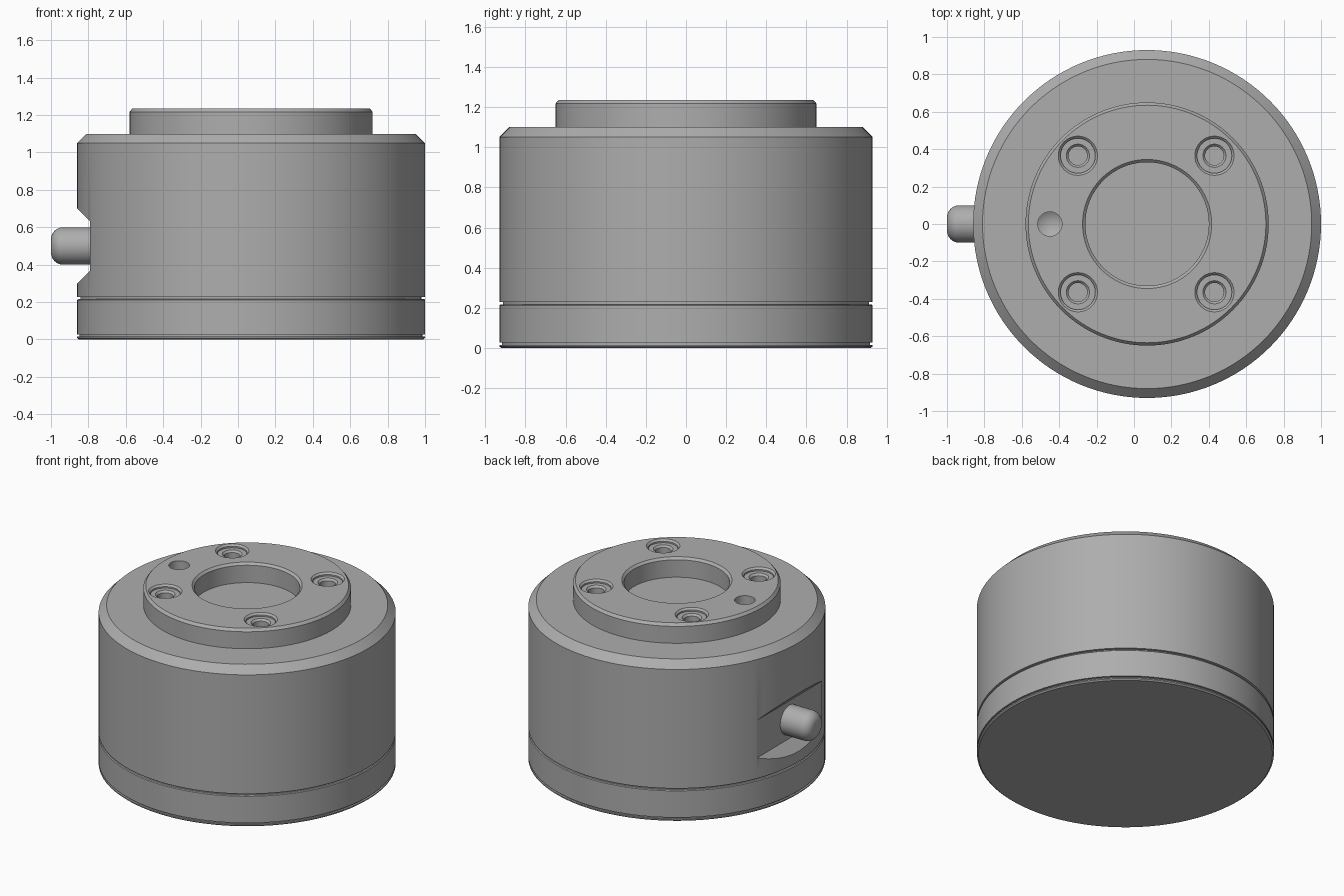
import bpy, bmesh, math
from mathutils import Matrix

if "Cube" in bpy.data.objects:
    bpy.data.objects.remove(bpy.data.objects["Cube"], do_unlink=True)

CX = 0.07      # axis of the round body
TOP = 1.235    # top of the flange

grey = bpy.data.materials.new("machined grey")
grey.use_nodes = True
grey.diffuse_color = (0.42, 0.42, 0.42, 1)
grey.node_tree.nodes["Principled BSDF"].inputs["Base Color"].default_value = (0.42, 0.42, 0.42, 1)


def finish(name, bm):
    bmesh.ops.recalc_face_normals(bm, faces=bm.faces)
    mesh = bpy.data.meshes.new(name)
    bm.to_mesh(mesh)
    bm.free()
    mesh.materials.append(grey)
    obj = bpy.data.objects.new(name, mesh)
    bpy.context.collection.objects.link(obj)
    return obj


def lathe(name, profile, matrix, steps):
    """Closed solid of revolution; the profile starts and ends on the axis."""
    bm = bmesh.new()
    verts = [bm.verts.new((r, 0, z)) for r, z in profile]
    edges = [bm.edges.new(pair) for pair in zip(verts, verts[1:])]
    bmesh.ops.spin(bm, geom=verts + edges, cent=(0, 0, 0), axis=(0, 0, 1),
                   angle=math.tau, steps=steps, use_duplicate=False)
    bmesh.ops.remove_doubles(bm, verts=bm.verts, dist=1e-5)
    # Merge the triangle fans at the axis into flat caps
    bmesh.ops.dissolve_limit(bm, angle_limit=0.002, verts=bm.verts, edges=bm.edges)
    bmesh.ops.transform(bm, matrix=matrix, verts=bm.verts)
    return finish(name, bm)


def smooth(obj):
    bpy.ops.object.select_all(action="DESELECT")
    obj.select_set(True)
    bpy.context.view_layer.objects.active = obj
    bpy.ops.object.shade_smooth_by_angle(angle=math.radians(25))


def cut(obj, cutter):
    cutter.hide_render = True
    mod = obj.modifiers.new(cutter.name, "BOOLEAN")
    mod.operation = "DIFFERENCE"
    mod.solver = "EXACT"
    mod.object = cutter
    bpy.context.view_layer.objects.active = obj
    bpy.ops.object.modifier_apply(modifier=mod.name)
    bpy.data.objects.remove(cutter, do_unlink=True)


# Body with grooves, chamfered shoulder, raised flange and central recess
body = lathe("body", [
    (0, 0), (0.92, 0), (0.93, 0.008), (0.93, 0.016), (0.917, 0.016), (0.917, 0.027),
    (0.93, 0.027), (0.93, 0.211), (0.925, 0.216), (0.912, 0.216), (0.912, 0.228),
    (0.93, 0.228), (0.93, 1.05), (0.88, 1.1), (0.65, 1.1), (0.65, 1.217),
    (0.635, TOP), (0.345, TOP), (0.33, 1.22), (0.33, 1.1), (0, 1.1)],
    Matrix.Translation((CX, 0, 0)), 128)

# Stepped, chamfered bolt holes
for sx in (-1, 1):
    for sy in (-1, 1):
        cut(body, lathe("bolt_hole_cutter", [
            (0, -0.12), (0.05, -0.12), (0.05, -0.035), (0.062, -0.022),
            (0.093, -0.022), (0.093, -0.012), (0.105, 0), (0.105, 0.05), (0, 0.05)],
            Matrix.Translation((CX - 0.005 + sx * 0.365, sy * 0.365, TOP)), 40))

# Locating hole with a conical bottom
cut(body, lathe("dowel_hole_cutter", [
    (0, -0.14), (0.065, -0.1), (0.065, 0.05), (0, 0.05)],
    Matrix.Translation((-0.45, 0, TOP)), 40))

# Sloped flat notch on the side
bm = bmesh.new()
notch = [(-0.79, 0.37), (-0.79, 0.63), (-0.99, 0.83), (-0.99, 0.17)]
face = bm.faces.new([bm.verts.new((x, -1, z)) for x, z in notch])
ext = bmesh.ops.extrude_face_region(bm, geom=[face])
moved = [v for v in ext["geom"] if isinstance(v, bmesh.types.BMVert)]
bmesh.ops.translate(bm, vec=(0, 2, 0), verts=moved)
cut(body, finish("notch_cutter", bm))
smooth(body)

# Rounded pin standing out of the notch
R, F, L = 0.1, 0.065, 0.22
tip = [(R - F + F * math.cos(a), L - F + F * math.sin(a))
       for a in (math.pi / 2 * i / 8 for i in range(9))]
pin = lathe("side_pin", [(0, 0), (R, 0)] + tip + [(0, L)],
            Matrix.Translation((L - 1, 0, 0.5)) @ Matrix.Rotation(-math.pi / 2, 4, "Y"), 48)
smooth(pin)
